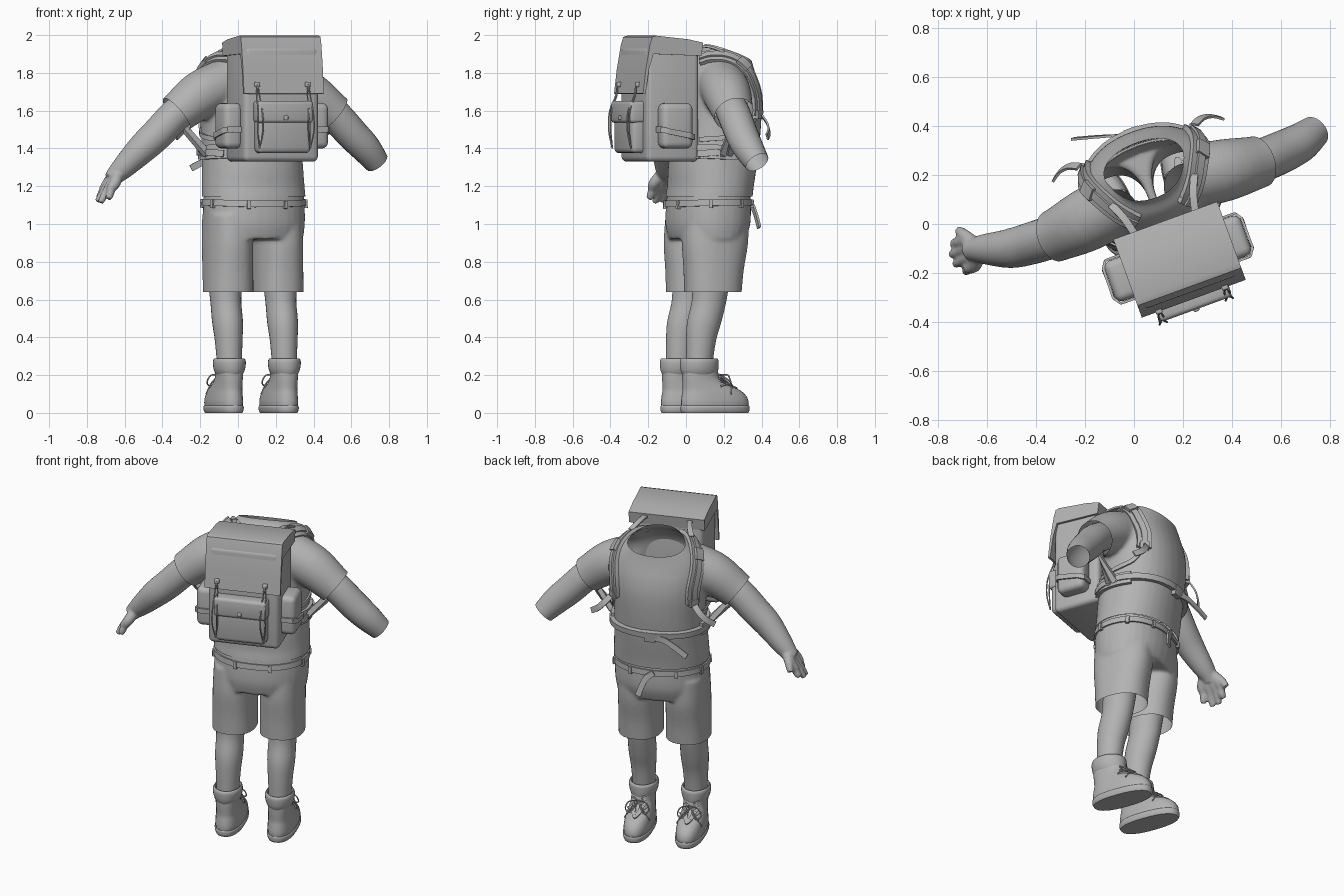
import bpy, bmesh, math
from mathutils import Vector, Matrix
from mathutils.bvhtree import BVHTree

if "Cube" in bpy.data.objects:
    bpy.data.objects.remove(bpy.data.objects["Cube"])

# The figure stands turned 20 degrees; everything is built in its own frame
# (x = sideways, y = the way it faces) and placed with this matrix.
M = Matrix.Translation((0.08, 0.13, 0)) @ Matrix.Rotation(math.radians(20), 4, 'Z')
GREY = bpy.data.materials.new("plain_grey")
GREY.diffuse_color = (0.45, 0.45, 0.45, 1)
GREY.use_nodes = True
GREY.node_tree.nodes["Principled BSDF"].inputs["Base Color"].default_value = GREY.diffuse_color


def finish(name, bm, recalc=True):
    if recalc:
        bmesh.ops.recalc_face_normals(bm, faces=bm.faces[:])
    me = bpy.data.meshes.new(name)
    bm.to_mesh(me)
    me.materials.append(GREY)
    ob = bpy.data.objects.new(name, me)
    ob.matrix_world = M
    bpy.context.collection.objects.link(ob)
    return ob


def spline(rows, k=5):
    R = [rows[0]] + list(rows) + [rows[-1]]
    out = []
    for i in range(1, len(R) - 2):
        for j in range(k):
            t = j / k
            out.append(tuple(.5 * (2*b + (c-a)*t + (2*a-5*b+4*c-d)*t*t + (3*b-a-3*c+d)*t**3)
                             for a, b, c, d in zip(R[i-1], R[i], R[i+1], R[i+2])))
    return out + [tuple(rows[-1])]


def loft(bm, rings, cap=True):
    vs = [[bm.verts.new(p) for p in r] for r in rings]
    n = len(vs[0])
    for r0, r1 in zip(vs, vs[1:]):
        for i in range(n):
            bm.faces.new((r0[i], r0[(i+1) % n], r1[(i+1) % n], r1[i]))
    if cap:
        bm.faces.new(vs[0][::-1])
        bm.faces.new(vs[-1])


def oval(c, x, y, p=2, n=32):
    pts = []
    for i in range(n):
        co, si = math.cos(2*math.pi*i/n), math.sin(2*math.pi*i/n)
        pts.append(c + x*math.copysign(abs(co)**(2/p), co) + y*math.copysign(abs(si)**(2/p), si))
    return pts


def stack(bm, rows, u=0, p=2.2, cap=True):
    """Horizontal ovals; rows are (height, y centre, half width, half depth)."""
    loft(bm, [oval(Vector((u, v, z)), Vector((a, 0, 0)), Vector((0, b, 0)), p)
              for z, v, a, b in spline(rows, 4)], cap)


def tube(bm, rows, n=16, cap=True, k=4):
    """Round sweep; rows are (x, y, z, radius)."""
    R = spline(rows, k)
    P = [Vector(r[:3]) for r in R]
    rings = []
    for i, r in enumerate(R):
        t = (P[min(i+1, len(P)-1)] - P[max(i-1, 0)]).normalized()
        h = Vector((1, 0, 0)) if abs(t.y) > .9 else Vector((0, 1, 0))
        y = (h - t*h.dot(t)).normalized()
        rings.append(oval(P[i], t.cross(y)*r[3], y*r[3], 2, n))
    loft(bm, rings, cap)


def cord(name, rows, r):
    bm = bmesh.new()
    tube(bm, [(*p, r) for p in rows], 6)
    finish(name, bm)


def fuse(bm, voxel, rounds=4):
    """Merge overlapping solids into one smooth skin."""
    ob = finish("tmp", bm)
    m = ob.modifiers.new("r", 'REMESH')
    m.mode, m.voxel_size = 'VOXEL', voxel
    me = bpy.data.meshes.new_from_object(ob.evaluated_get(bpy.context.evaluated_depsgraph_get()))
    bpy.data.objects.remove(ob)
    out = bmesh.new()
    out.from_mesh(me)
    for _ in range(rounds):
        bmesh.ops.smooth_vert(out, verts=out.verts[:], factor=.5,
                              use_axis_x=True, use_axis_y=True, use_axis_z=True)
    return out


def cut(bm, co, no, sel=lambda c: True):
    fs = [f for f in bm.faces if sel(f.calc_center_median())]
    geom = fs + list({e for f in fs for e in f.edges}) + list({v for f in fs for v in f.verts})
    bmesh.ops.bisect_plane(bm, geom=geom, plane_co=co, plane_no=no, clear_outer=True)


def strap(name, pts, w, t=.012, host=None, nrm=(0, 1, 0), k=6):
    """Flat band along a path, laid on a host surface if one is given."""
    P, N = [], []
    for p in spline(pts, k):
        p, n = Vector(p), Vector(nrm)
        if host:
            p, n = host.find_nearest(p)[:2]
        P.append(p)
        N.append(n)
    rings = []
    for i, p in enumerate(P):
        d = (P[min(i+1, len(P)-1)] - P[max(i-1, 0)]).normalized()
        n = sum((N[j] for j in range(max(i-2, 0), min(i+3, len(N)))), Vector())
        n = (n - d*n.dot(d)).normalized()
        s = d.cross(n)*w/2
        rings.append([p - s - n*.004, p + s - n*.004, p + s + n*t, p - s + n*t])
    bm = bmesh.new()
    loft(bm, rings)
    finish(name, bm)


def box(name, lo, hi, bev=.01, seg=3):
    bm = bmesh.new()
    lo, hi = Vector(lo), Vector(hi)
    bmesh.ops.create_cube(bm, size=1, matrix=Matrix.Translation((lo+hi)/2) @ Matrix.Diagonal((*(hi-lo), 1)))
    bmesh.ops.bevel(bm, geom=bm.edges[:], offset=bev, segments=seg, profile=.5, affect='EDGES')
    finish(name, bm)


# Shirt: torso and sleeves fused, opened at neck, cuffs and hem
bm = bmesh.new()
stack(bm, [(1.05, -.01, .274, .21), (1.13, -.01, .278, .218), (1.2, 0, .276, .217), (1.3, .01, .27, .224),
           (1.45, .03, .266, .224), (1.6, .045, .272, .217), (1.7, .045, .277, .206), (1.78, .04, .268, .19),
           (1.84, .045, .235, .17), (1.89, .06, .185, .147), (1.93, .085, .14, .118), (2.0, .095, .127, .108)])
for s in (-1, 1):
    tube(bm, [(s*.14, .01, 1.75, .13), (s*.3, -.015, 1.685, .128), (s*.44, -.03, 1.585, .108),
              (s*.54, -.03, 1.505, .102)], 24)
shirt = fuse(bm, .012, 5)
cut(shirt, (0, 0, 1.145), (0, 0, -1))
cut(shirt, (0, .09, 1.905), (0, .38, .925), lambda c: c.z > 1.8)
for s in (-1, 1):
    cut(shirt, (s*.445, 0, 1.585), (s*.78, 0, -.62), lambda c: c.x*s > .32)
finish("shirt", shirt, False)
on_shirt = BVHTree.FromBMesh(shirt)

# Shorts: pelvis and two legs
bm = bmesh.new()
stack(bm, [(1.18, -.01, .266, .205), (1.1, -.012, .272, .212), (1.0, -.015, .272, .212), (.92, -.02, .262, .19)])
for s in (-1, 1):
    stack(bm, [(1.05, -.015, .118, .175), (.9, -.022, .124, .178), (.75, -.03, .126, .16), (.6, -.035, .127, .15)],
          s*.141 - .012, 2.3)
shorts = fuse(bm, .01, 3)
cut(shorts, (0, 0, .64), (0, 0, -1))
cut(shorts, (0, 0, 1.15), (0, 0, 1))
finish("shorts", shorts, False)
on_shorts = BVHTree.FromBMesh(shorts)

# Arms: one whole with a hand, the other ending at the forearm
arm = [(.36, -.03, 1.64, .085), (.45, -.03, 1.575, .088), (.55, -.025, 1.475, .086), (.63, -.015, 1.4, .08)]
bm = bmesh.new()
tube(bm, arm + [(.7, .008, 1.326, .066)], 24, False)
finish("short_arm", bm)
bm = bmesh.new()
tube(bm, [(-x, y, z, r) for x, y, z, r in arm + [(.72, .015, 1.305, .063), (.765, .03, 1.258, .05),
                                               (.785, .03, 1.235, .045)]], 24)
for v, u, z in ((-.045, .832, 1.125), (0, .86, 1.105), (.043, .862, 1.11), (.083, .845, 1.13)):
    kv = .025 + (v - .02)*.85
    tube(bm, [(-.765, .03 + (v-.02)*.5, 1.255, .032), (-.79, kv, 1.215, .03), (-.818, kv, 1.18, .024)])
    tube(bm, [(-.81, kv, 1.19, .024), (-.835 + (.86-u)*.5, (kv+v)/2, 1.155, .021), (-u, v, z+.008, .016)])
tube(bm, [(-.765, .06, 1.255, .03), (-.785, .1, 1.22, .025), (-.8, .125, 1.18, .018)])
finish("arm_with_hand", fuse(bm, .007, 3), False)

# Legs and laced boots
for s in (-1, 1):
    u = s*.155 - .02
    bm = bmesh.new()
    stack(bm, [(.8, -.03, .095, .1), (.65, -.05, .085, .096), (.58, -.06, .08, .093), (.48, -.085, .08, .092),
               (.38, -.103, .072, .08), (.25, -.113, .064, .07)], u, 2, False)
    finish("lower_leg", bm)
    bm = bmesh.new()
    stack(bm, [(.02, -.025, .074, .184), (.055, -.025, .08, .187), (.09, -.03, .078, .178), (.12, -.045, .074, .158),
               (.145, -.075, .07, .128), (.18, -.103, .067, .102), (.225, -.11, .068, .096)], u, 2.3)
    finish("boot", bm)
    on_boot = BVHTree.FromBMesh(bm)
    bm = bmesh.new()
    stack(bm, [(0, -.024, .074, .184), (.012, -.024, .08, .189), (.03, -.024, .083, .19), (.038, -.024, .078, .187)], u, 2.4)
    finish("boot_sole", bm)
    bm = bmesh.new()
    stack(bm, [(.2, -.11, .066, .094), (.225, -.112, .078, .102), (.255, -.113, .084, .105), (.278, -.113, .083, .104),
               (.288, -.113, .074, .094), (.27, -.113, .066, .083)], u, 2, False)
    finish("boot_collar", bm)
    for z in (.135, .16, .185, .21):
        strap("boot_lace", [(u-.04, -.02, z+.015), (u, .1, z), (u+.04, -.02, z-.005)], .009, .008, on_boot)
    for e in (-1, 1):
        cord("lace_bow", [(u, .005, .2), (u+e*.05, .03, .2), (u+e*.07, .04, .16), (u+e*.04, .055, .145), (u, .01, .195)], .004)
        cord("lace_end", [(u, .01, .2), (u+e*.04, .05, .16), (u+e*.075, .04, .1)], .004)

# Shorts belt, loops and hanging belt end
strap("shorts_belt", [(.35*math.cos(a*math.pi/12), .35*math.sin(a*math.pi/12)-.01, 1.118) for a in range(25)],
      .034, .009, on_shorts, k=3)
for deg in (20, 60, 120, 160, 200, 250, 290, 340):
    c, d = .4*math.cos(math.radians(deg)), .4*math.sin(math.radians(deg))
    strap("belt_loop", [(c, d, 1.14), (c, d, 1.115), (c, d, 1.09)], .02, .017, on_shorts)
strap("belt_end", [(-.01, .215, 1.12), (.03, .225, 1.09), (.055, .235, 1.04), (.075, .245, .98)], .034, .008)

# Backpack: body, lid with flap, front pocket
box("pack_body", (-.207, -.435, 1.33), (.215, -.14, 1.94), .028, 4)
bm = bmesh.new()
lid = [(-.125, 1.96), (-.21, 1.978), (-.39, 1.997), (-.412, 1.99), (-.425, 1.95), (-.448, 1.82), (-.464, 1.69),
       (-.45, 1.688), (-.43, 1.82), (-.405, 1.9), (-.135, 1.89)]
loft(bm, [[(x, v, z) for v, z in lid] for x in (-.22, .23)])
finish("pack_lid", bm)
box("front_pocket", (-.15, -.495, 1.375), (.15, -.41, 1.64), .025)
box("front_pocket_flap", (-.157, -.508, 1.535), (.157, -.42, 1.652), .018)
box("pocket_button", (-.012, -.517, 1.55), (.012, -.5, 1.574), .006)
for x in (-.146, .14):
    box("lid_button", (x-.014, -.474, 1.725), (x+.014, -.45, 1.753), .006)
    for e in (-.008, .008):
        cord("lid_cord", [(x, -.472, 1.74), (x+e, -.478, 1.68), (x+e*1.5, -.51, 1.6), (x+e*2, -.515, 1.5), (x, -.5, 1.4)], .004)

# Side pockets, each with a band and a top edge, and back frame corners
for s in (-1, 1):
    a, b = sorted((s*.19, s*.295))
    box("side_pocket", (a, -.375, 1.4), (b, -.2, 1.64), .032, 4)
    strap("side_pocket_band", [(s*.2, -.385, 1.5), (s*.28, -.378, 1.5), (s*.305, -.34, 1.49), (s*.305, -.235, 1.47),
                               (s*.28, -.197, 1.46), (s*.2, -.19, 1.46)], .03, .006,
          BVHTree.FromPolygons([(s*.2, -.38, 1.3), (s*.28, -.38, 1.3), (s*.3, -.35, 1.3), (s*.3, -.225, 1.3),
                                (s*.28, -.195, 1.3), (s*.2, -.195, 1.3), (s*.2, -.38, 1.7), (s*.28, -.38, 1.7),
                                (s*.3, -.35, 1.7), (s*.3, -.225, 1.7), (s*.28, -.195, 1.7), (s*.2, -.195, 1.7)],
                               [(i, i+1, i+7, i+6)[::s] for i in range(5)]))
    # Shoulder strap: pad, narrow strap with buckle, return webbing, loose end
    pad = [(s*.13, -.15, 1.93), (s*.16, -.05, 1.9), (s*.21, .06, 1.86), (s*.255, .15, 1.76),
           (s*.262, .2, 1.66), (s*.262, .2, 1.57)]
    strap("shoulder_pad", pad, .085, .018, on_shirt)
    strap("shoulder_strap", pad, .035, .028, on_shirt)
    strap("strap_buckle", [(s*.215, .07, 1.85), (s*.235, .11, 1.81)], .055, .036, on_shirt)
    strap("lower_buckle", [(s*.262, .2, 1.6), (s*.262, .2, 1.555)], .055, .03, on_shirt)
    strap("side_webbing", [(s*.262, .19, 1.57), (s*.28, .12, 1.49), (s*.3, 0, 1.46), (s*.22, -.16, 1.45)], .025, .01, on_shirt)
    strap("strap_end", [(s*.25, .2, 1.57), (s*.285, .215, 1.53), (s*.325, .21, 1.49), (s*.365, .185, 1.46)],
          .035, .006, nrm=(s*.35, .9, .25))
    strap("top_tension_strap", [(s*.13, -.14, 1.94), (s*.15, -.06, 1.935), (s*.18, .01, 1.91)], .03, .008, nrm=(0, .2, 1))
    # Hip belt side pad
    strap("hip_pad", [(s*.2, -.2, 1.39), (s*.3, -.08, 1.385), (s*.33, .03, 1.38), (s*.3, .12, 1.378)], .075, .02, on_shirt)

# Hip belt round the front, with buckle and loose end
strap("hip_belt", [(.38*math.cos(math.radians(a)), .02 + .38*math.sin(math.radians(a)), 1.385 - .02*max(0, math.sin(math.radians(a))))
                   for a in range(-40, 221, 20)], .035, .028, on_shirt)
strap("hip_buckle", [(.035, .3, 1.365), (0, .3, 1.365), (-.035, .3, 1.365)], .06, .03, on_shirt)
strap("hip_belt_end", [(-.02, .255, 1.365), (-.09, .275, 1.362), (-.16, .295, 1.335), (-.235, .315, 1.295)], .035, .006)

# Smooth shading with crisp edges
for ob in bpy.data.objects:
    ob.select_set(ob.type == 'MESH')
    bpy.context.view_layer.objects.active = ob
bpy.ops.object.shade_smooth_by_angle(angle=math.radians(35))
